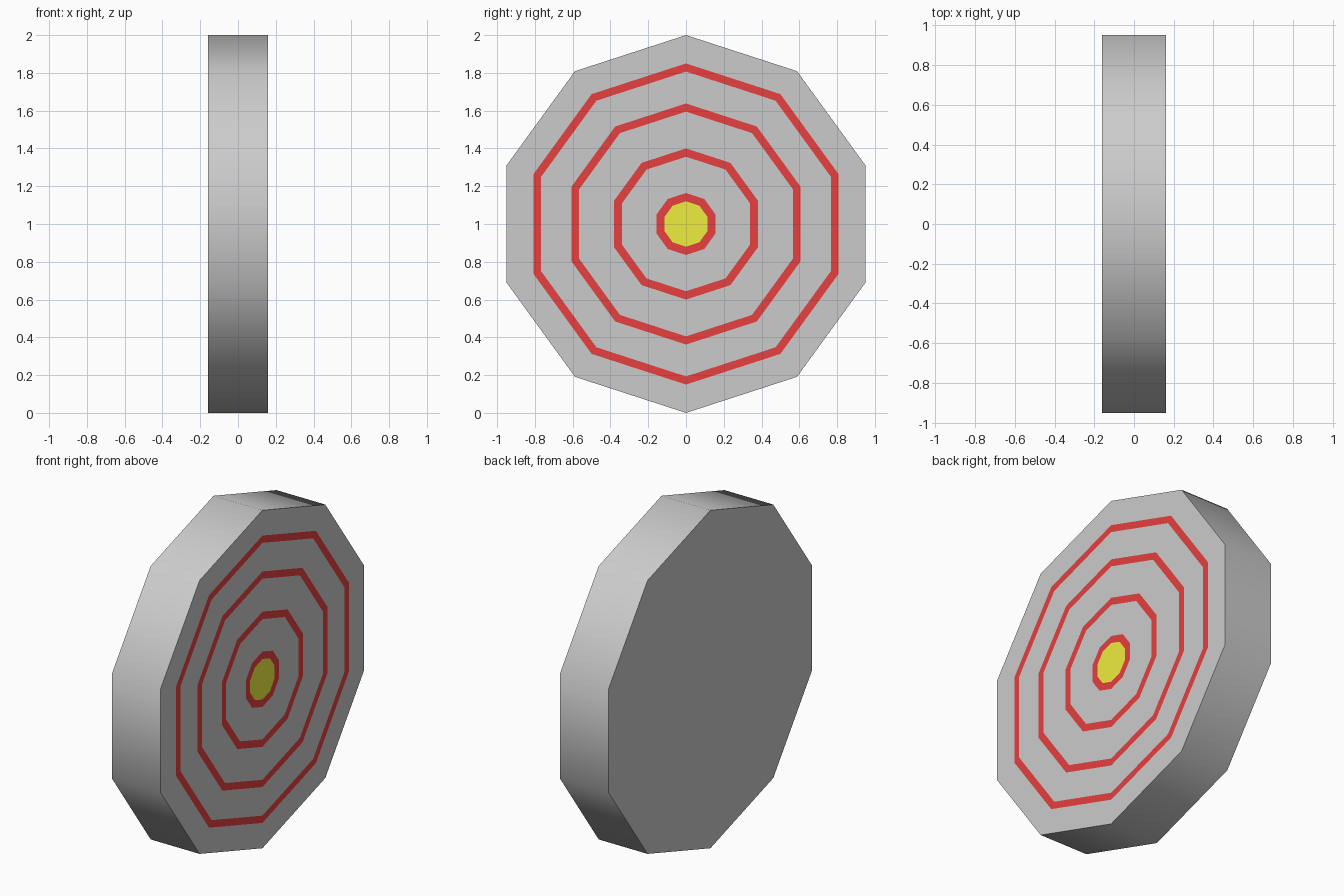
import bpy, bmesh
from math import cos, sin, pi, radians

if "Cube" in bpy.data.objects:
    bpy.data.objects.remove(bpy.data.objects["Cube"])

SIDES, HALF = 10, 0.16
# outer and inner radius of each painted ring
RINGS = [(0.85, 0.807), (0.638, 0.595), (0.40, 0.356), (0.164, 0.12)]


def material(name, color):
    m = bpy.data.materials.new(name)
    m.diffuse_color = color
    m.use_nodes = True
    m.node_tree.nodes["Principled BSDF"].inputs["Base Color"].default_value = m.diffuse_color
    return m


def loop(bm, r, x):
    # decagon with a corner at the top, counter-clockwise seen from +x
    angles = [pi / 2 + 2 * pi * i / SIDES for i in range(SIDES)]
    return [bm.verts.new((x, r * cos(a), 1 + r * sin(a))) for a in angles]


def band(bm, outer, inner):
    for i in range(SIDES):
        j = (i + 1) % SIDES
        bm.faces.new((outer[i], outer[j], inner[j], inner[i]))


def finish(bm, name, mat=None):
    me = bpy.data.meshes.new(name)
    bm.to_mesh(me)
    bm.free()
    ob = bpy.data.objects.new(name, me)
    bpy.context.collection.objects.link(ob)
    if mat:
        me.materials.append(mat)
    return ob


red = material("red_paint", (0.8, 0.05, 0.05, 1))
yellow = material("yellow_paint", (0.86, 0.85, 0.05, 1))

# board: back, softly shaded rim and the grey bands between the rings
bm = bmesh.new()
back, front = loop(bm, 1, -HALF), loop(bm, 1, HALF)
bm.faces.new(back[::-1])
band(bm, back, front)
outer = front
for r_out, r_in in RINGS:
    band(bm, outer, loop(bm, r_out, HALF))
    outer = loop(bm, r_in, HALF)
bmesh.ops.delete(bm, geom=[v for v in bm.verts if not v.link_faces], context='VERTS')
board = finish(bm, "target_board")
bpy.context.view_layer.objects.active = board
board.select_set(True)
bpy.ops.object.shade_smooth_by_angle(angle=radians(40))

# red rings, flush with the face
for n, (r_out, r_in) in enumerate(RINGS, 1):
    bm = bmesh.new()
    band(bm, loop(bm, r_out, HALF), loop(bm, r_in, HALF))
    finish(bm, f"red_ring_{n}", red)

# yellow centre
bm = bmesh.new()
bm.faces.new(loop(bm, RINGS[-1][1], HALF))
finish(bm, "bullseye", yellow)
